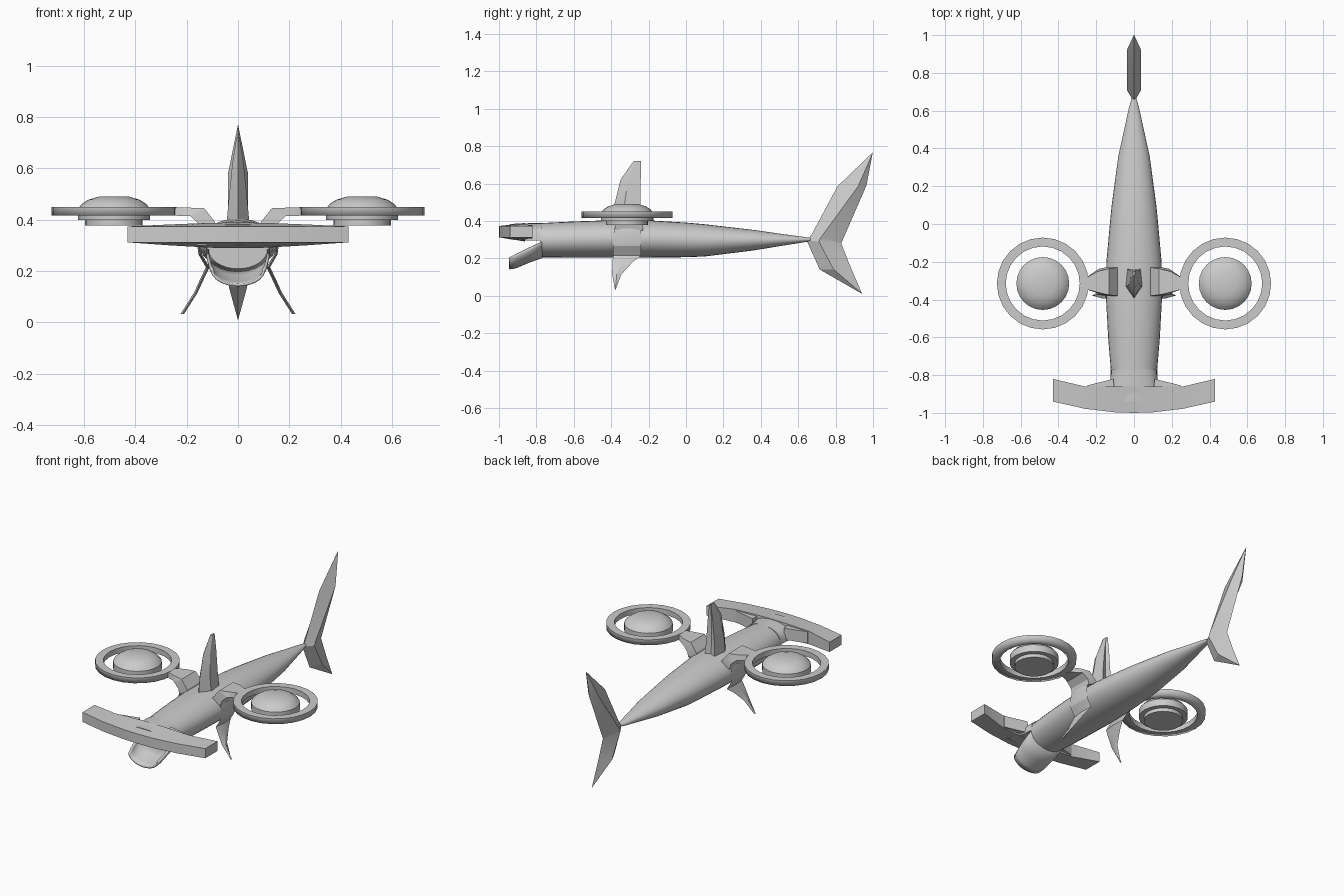
import bpy, bmesh, math

if "Cube" in bpy.data.objects:
    bpy.data.objects.remove(bpy.data.objects["Cube"])


def make(name, bm, angle=30):
    bmesh.ops.recalc_face_normals(bm, faces=bm.faces)
    me = bpy.data.meshes.new(name)
    bm.to_mesh(me)
    bm.free()
    ob = bpy.data.objects.new(name, me)
    bpy.context.collection.objects.link(ob)
    bpy.ops.object.select_all(action='DESELECT')
    bpy.context.view_layer.objects.active = ob
    ob.select_set(True)
    bpy.ops.object.shade_smooth_by_angle(angle=math.radians(angle))
    return ob


def loft(name, rings, caps=True, closed=True, angle=30):
    """Skin a list of equal-length point rings."""
    bm = bmesh.new()
    vs = [[bm.verts.new(p) for p in r] for r in rings]
    n = len(rings[0])
    for a, b in zip(vs, vs[1:]):
        for i in range(n if closed else n - 1):
            j = (i + 1) % n
            bm.faces.new((a[i], a[j], b[j], b[i]))
    if caps:
        bm.faces.new(vs[0])
        bm.faces.new(vs[-1])
    return make(name, bm, angle)


def lathe(name, profile, cx, cy, n=24, closed=False):
    """Revolve an (r, z) profile round a vertical axis."""
    rings = [[(cx + r * math.cos(2 * math.pi * i / n), cy + r * math.sin(2 * math.pi * i / n), z)
              for i in range(n)] for r, z in profile]
    if closed:
        rings.append(rings[0])
    ob = loft(name, rings, caps=not closed)
    if closed:
        bm = bmesh.new()
        bm.from_mesh(ob.data)
        bmesh.ops.remove_doubles(bm, verts=bm.verts, dist=1e-5)
        bmesh.ops.recalc_face_normals(bm, faces=bm.faces)
        bm.to_mesh(ob.data)
        bm.free()
    return ob


def oval(y, hw, z0, z1, n=28):
    c, h = (z0 + z1) / 2, (z1 - z0) / 2
    return [(hw * math.cos(2 * math.pi * i / n), y, c + h * math.sin(2 * math.pi * i / n)) for i in range(n)]


# body: (y, half width, bottom, top)
body = [(-.78, .122, .205, .388), (-.6, .137, .204, .397), (-.36, .15, .204, .405), (-.2, .146, .204, .403),
        (0, .128, .206, .391), (.1, .118, .21, .382), (.36, .083, .242, .352), (.5, .052, .265, .332),
        (.62, .026, .284, .316), (.665, .012, .292, .31)]
loft("body", [oval(*s) for s in body])

# neck joining the body to the hammer, above the open mouth
def neck_ring(y, hw, z0, z1):
    arch = [(hw * math.cos(math.pi * i / 12), y, z0 + (z1 - z0) * math.sin(math.pi * i / 12) ** .7)
            for i in range(13)]
    return arch
loft("neck", [neck_ring(-.77, .122, .295, .388), neck_ring(-.83, .125, .295, .388),
              neck_ring(-.94, .16, .3, .384)])

# hammer head: (x, front y, back y, bottom, top)
half = [(.1, -.997, -.86, .291, .388), (.26, -.978, -.86, .3, .382), (.43, -.94, -.82, .312, .374)]
mid = [(0, -1.0, -.86, .29, .389)]
stations = [(-s[0],) + s[1:] for s in reversed(half)] + mid + half
loft("hammer_head", [[(x, f, .312), (x, f, .373), (x, b, t), (x, b, z)] for x, f, b, z, t in stations])

# fillets behind the hammer
for s in (-1, 1):
    loft("head_fillet", [[(s * .11, -.82, z), (s * .25, -.855, z), (s * .25, -.88, z), (s * .1, -.9, z)]
                         for z in (.305, .378)])

# lower jaw: open scoop (y, half width, bottom, rim)
jaw = [(-.945, .1, .146, .205), (-.91, .108, .152, .222), (-.85, .116, .178, .252), (-.77, .12, .207, .288)]
scoop = loft("lower_jaw", [[(w * math.cos(math.pi * (1 + i / 16)), y,
                             t + (t - b) * math.sin(math.pi * (1 + i / 16))) for i in range(17)]
                           for y, w, b, t in jaw], caps=False, closed=False)
mod = scoop.modifiers.new("shell", 'SOLIDIFY')
mod.thickness = .011
mod.offset = 0

# tail fin: (lead y, ridge y, trail y, z, slope of chord, half thickness)
def tail_ring(lead, ridge, trail, h):
    return [(0, *lead), (h, *ridge), (0, *trail), (-h, *ridge)]
loft("tail_fin", [tail_ring((1.0, .768), (1.0, .767), (.998, .764), .001),
                  tail_ring((.81, .585), (.92, .585), (.965, .59), .038),
                  tail_ring((.67, .325), (.72, .31), (.83, .28), .038),
                  tail_ring((.645, .295), (.71, .29), (.83, .28), .038),
                  tail_ring((.715, .14), (.79, .14), (.873, .17), .036),
                  tail_ring((.938, .012), (.94, .012), (.94, .014), .001)], angle=20)

# dorsal fin: (z, lead y, ridge y, trail y, half thickness)
dorsal = [(.38, -.395, -.33, -.235, .045), (.48, -.385, -.33, -.243, .036),
          (.62, -.35, -.31, -.242, .022), (.72, -.28, -.265, -.24, .006)]
loft("dorsal_fin", [[(0, a, z), (h, r, z), (h * .8, t, z), (0, t - .012, z), (-h * .8, t, z), (-h, r, z)]
                    for z, a, r, t, h in dorsal], angle=20)

# side fins: (x, z, lead y, trail y)
fin = [(.142, .36, -.385, -.24), (.153, .31, -.388, -.24), (.147, .265, -.39, -.24), (.118, .215, -.39, -.24),
       (.165, .115, -.395, -.345), (.217, .033, -.38, -.376)]
fin.insert(4, (.135, .18, -.393, -.285))
for s in (-1, 1):
    loft("side_fin", [[(s * x, a, z), (s * (x + .007), (a + t) / 2, z), (s * x, t, z),
                       (s * (x - .007), (a + t) / 2, z)] for x, z, a, t in fin], angle=20)

    # rotor arm: (top x, top z, bottom x, bottom z, front y, back y)
    arm = [(.085, .375, .145, .35, -.38, -.23), (.09, .393, .152, .383, -.38, -.23),
           (.132, .445, .186, .415, -.375, -.237), (.19, .447, .205, .415, -.362, -.25),
           (.255, .449, .255, .416, -.345, -.285)]
    loft("rotor_arm", [[(s * xt, f, zt), (s * xt, b, zt), (s * xb, b, zb), (s * xb, f, zb)]
                       for xt, zt, xb, zb, f, b in arm], angle=20)

    # rotor ring and domed hub
    cx, cy = s * .483, -.315
    lathe("rotor_ring", [(.243, .416), (.243, .45), (.196, .45), (.196, .416)], cx, cy, closed=True)
    lathe("rotor_hub", [(.112, .378), (.112, .4), (.14, .4), (.14, .444), (.125, .462),
                        (.1, .478), (.06, .49)], cx, cy)
